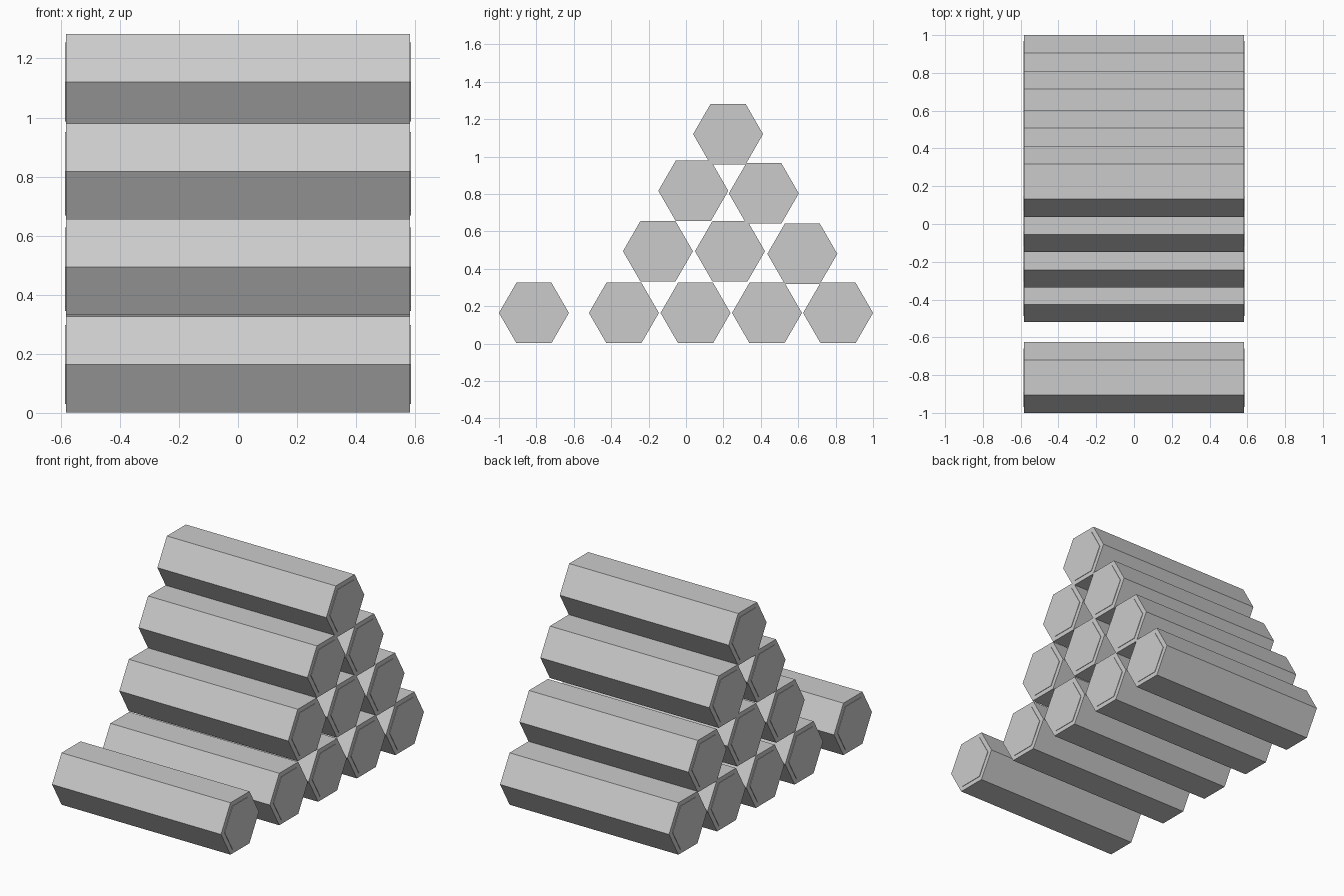
import bpy, bmesh, math
from mathutils import Vector

if "Cube" in bpy.data.objects:
    bpy.data.objects.remove(bpy.data.objects["Cube"])

R = 0.187            # log radius, corner to corner
CAP_R = 0.155        # raised end plate radius
HALF = 0.583         # half length of the log body
LIP = 0.003          # how far the end plate stands out

# (y, z) centre of each log in the stack
LOGS = {
    "loose_log": [(-0.813, 0.164)],
    "bottom_log": [(-0.332, 0.164), (0.051, 0.164), (0.433, 0.164), (0.813, 0.164)],
    "second_row_log": [(-0.150, 0.494), (0.235, 0.494), (0.622, 0.480)],
    "third_row_log": [(0.039, 0.817), (0.416, 0.803)],
    "top_log": [(0.225, 1.120)],
}


def log_mesh():
    """Hexagonal bar along x with a slightly raised plate on both ends."""
    bm = bmesh.new()
    sections = [(-HALF - LIP, CAP_R), (-HALF, CAP_R), (-HALF, R),
                (HALF, R), (HALF, CAP_R), (HALF + LIP, CAP_R)]
    rings = []
    for x, r in sections:
        rings.append([bm.verts.new((x, r * math.cos(i * math.pi / 3),
                                    r * math.sin(i * math.pi / 3))) for i in range(6)])
    for a, b in zip(rings, rings[1:]):
        for i in range(6):
            j = (i + 1) % 6
            bm.faces.new((a[i], a[j], b[j], b[i]))
    bm.faces.new(rings[0])
    bm.faces.new(rings[-1])
    bmesh.ops.recalc_face_normals(bm, faces=bm.faces)
    mesh = bpy.data.meshes.new("log")
    bm.to_mesh(mesh)
    bm.free()
    return mesh


# Place the logs
mesh = log_mesh()
for name, centres in LOGS.items():
    for n, (y, z) in enumerate(centres, 1):
        label = name if len(centres) == 1 else f"{name}_{n}"
        ob = bpy.data.objects.new(label, mesh)
        ob.location = Vector((0, y, z))
        bpy.context.collection.objects.link(ob)
